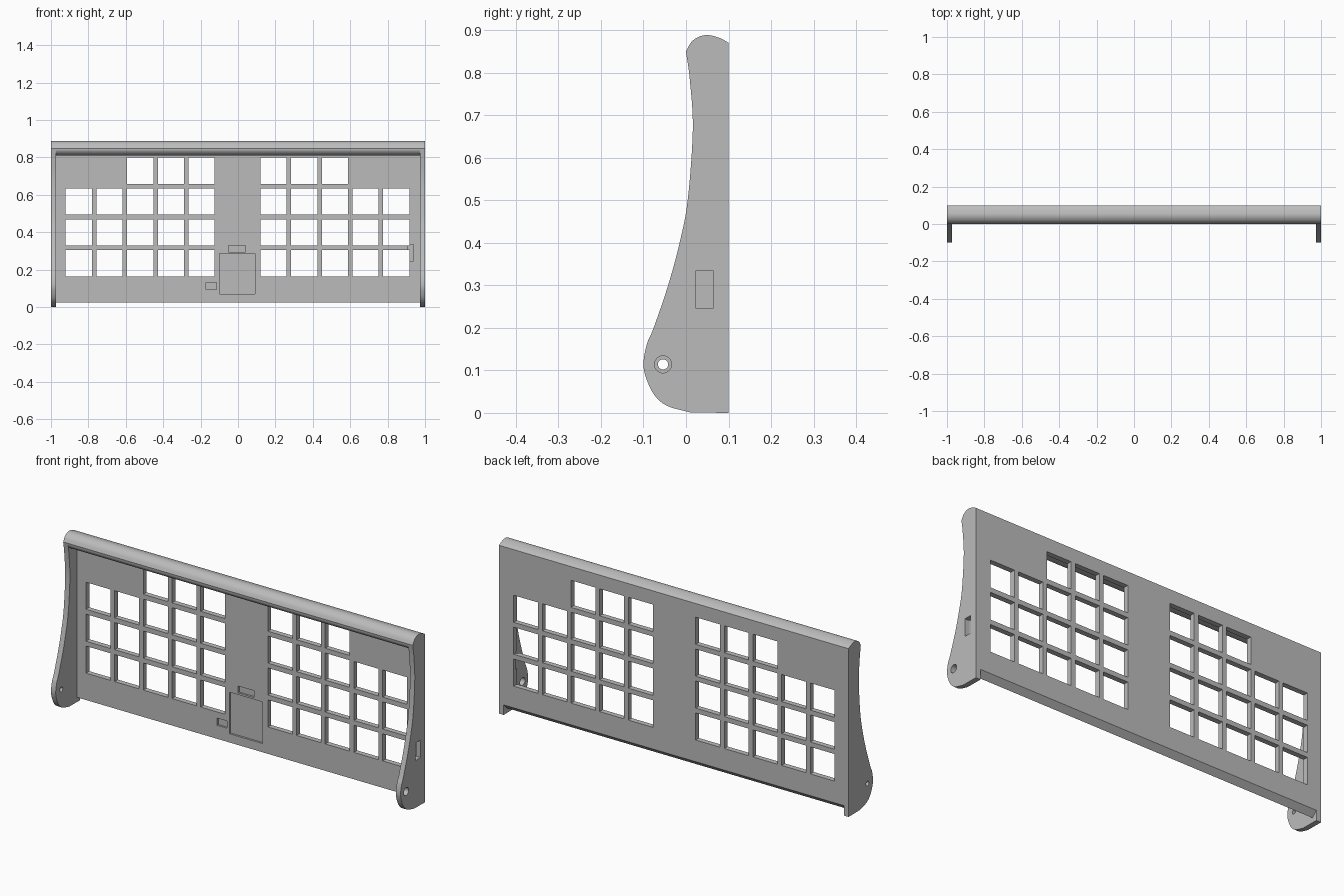
import bpy
import bmesh
import math
from mathutils import Vector, Matrix

cube = bpy.data.objects.get("Cube")
if cube:
    bpy.data.objects.remove(cube, do_unlink=True)

grey = bpy.data.materials.new("plain grey")
grey.use_nodes = True
colour = (0.5, 0.5, 0.5, 1)
grey.diffuse_color = colour
grey.node_tree.nodes["Principled BSDF"].inputs["Base Color"].default_value = colour

WALL = 0.027           # thickness of plate and side panels
INNER = 1 - WALL       # inner face of the side panels
BACK = 0.1
FRONT = BACK - WALL    # front face of the plate
ROLL_BOTTOM = 0.811


def make_object(name, bm):
    bmesh.ops.recalc_face_normals(bm, faces=bm.faces)
    mesh = bpy.data.meshes.new(name)
    bm.to_mesh(mesh)
    bm.free()
    obj = bpy.data.objects.new(name, mesh)
    mesh.materials.append(grey)
    bpy.context.collection.objects.link(obj)
    return obj


def smooth_path(points, steps=6):
    """Catmull-Rom curve through the points."""
    p = [Vector(q) for q in points]
    p = [2 * p[0] - p[1]] + p + [2 * p[-1] - p[-2]]
    out = []
    for a, b, c, d in zip(p, p[1:], p[2:], p[3:]):
        for i in range(steps):
            t = i / steps
            out.append(0.5 * (2 * b + (c - a) * t + (2 * a - 5 * b + 4 * c - d) * t**2
                              + (3 * b - a - 3 * c + d) * t**3))
    return out + [p[-2]]


def extrude_profile(name, profile, x0, x1):
    bm = bmesh.new()
    face = bm.faces.new([bm.verts.new((x0, y, z)) for y, z in profile])
    ext = bmesh.ops.extrude_face_region(bm, geom=[face])
    moved = [v for v in ext["geom"] if isinstance(v, bmesh.types.BMVert)]
    bmesh.ops.translate(bm, vec=(x1 - x0, 0, 0), verts=moved)
    return make_object(name, bm)


def add_box(bm, x0, x1, y0, y1, z0, z1):
    lo, hi = Vector((x0, y0, z0)), Vector((x1, y1, z1))
    size = Matrix.Diagonal((*(hi - lo), 1))
    bmesh.ops.create_cube(bm, size=1, matrix=Matrix.Translation((lo + hi) / 2) @ size)


def cut(target, bm):
    cutter = make_object("cutter", bm)
    cutter.hide_render = True
    mod = target.modifiers.new("cut", "BOOLEAN")
    mod.operation, mod.solver, mod.object = "DIFFERENCE", "EXACT", cutter
    bpy.ops.object.select_all(action="DESELECT")
    bpy.context.view_layer.objects.active = target
    target.select_set(True)
    bpy.ops.object.modifier_apply(modifier=mod.name)
    bpy.data.objects.remove(cutter, do_unlink=True)


# Shared outlines (y, z): rounded crest, underside of the roll, swept front edge
crest = smooth_path([(BACK, 0.87), (0.08, 0.881), (0.052, 0.888), (0.03, 0.884),
                     (0.012, 0.871), (0, 0.849)])
underside = smooth_path([(0, 0.849), (0.004, 0.833), (0.018, 0.818),
                         (0.043, ROLL_BOTTOM), (FRONT, ROLL_BOTTOM)])
front_edge = smooth_path([(0, 0.849), (0.009, 0.783), (0.016, 0.666), (0.004, 0.5),
                          (-0.015, 0.4), (-0.042, 0.3), (-0.076, 0.2), (-0.092, 0.162),
                          (-0.1, 0.115), (-0.092, 0.077), (-0.073, 0.04),
                          (-0.043, 0.016), (0.01, 0.001)])

# Rounded top rail
top_rail = extrude_profile("top_rail", crest + underside[1:] + [(BACK, ROLL_BOTTOM)],
                           -INNER, INNER)

# Back plate, bevelled along its lower rear edge
plate = extrude_profile("window_plate", [(FRONT, 0.025), (BACK, 0.025 + WALL),
                                         (BACK, ROLL_BOTTOM), (FRONT, ROLL_BOTTOM)],
                        -INNER, INNER)

# Grid of square windows; the top row is missing the two outer columns
windows = bmesh.new()
PITCH, HALF = 0.164, 0.07
for side, inner_centre in ((-1, 0.195), (1, 0.19)):
    for row in range(4):
        for col in range(3 if row == 3 else 5):
            x = side * (inner_centre + col * PITCH)
            z = 0.234 + row * 0.165
            add_box(windows, x - HALF, x + HALF, 0, 0.2, z - HALF, z + HALF)
cut(plate, windows)

# Shallow pockets in the front of the plate
pockets = bmesh.new()
for x0, x1, z0, z1 in ((-0.1, 0.09, 0.07, 0.285), (-0.05, 0.04, 0.295, 0.33),
                       (-0.17, -0.115, 0.095, 0.132), (0.906, 0.938, 0.245, 0.335)):
    add_box(pockets, x0, x1, 0, FRONT + 0.01, z0, z1)
cut(plate, pockets)

# Side panels with pivot holes
outline = crest + front_edge[1:] + [Vector((BACK, 0))]
panels = []
for name, side, radius in (("right_panel", -1, 0.012), ("left_panel", 1, 0.02)):
    panel = extrude_profile(name, outline, side * INNER, side)
    hole = bmesh.new()
    place = Matrix.Translation((side, -0.054, 0.114)) @ Matrix.Rotation(math.pi / 2, 4, "Y")
    bmesh.ops.create_cone(hole, cap_ends=True, segments=32, radius1=radius,
                          radius2=radius, depth=0.2, matrix=place)
    cut(panel, hole)
    panels.append(panel)

# Switch opening in the left panel
slot = bmesh.new()
add_box(slot, 0.9, 1.1, 0.024, 0.064, 0.245, 0.335)
cut(panels[1], slot)

# Smooth the curved surfaces, keep the corners crisp
bpy.ops.object.select_all(action="DESELECT")
for obj in [top_rail] + panels:
    obj.select_set(True)
bpy.context.view_layer.objects.active = top_rail
bpy.ops.object.shade_smooth_by_angle(angle=math.radians(30))
